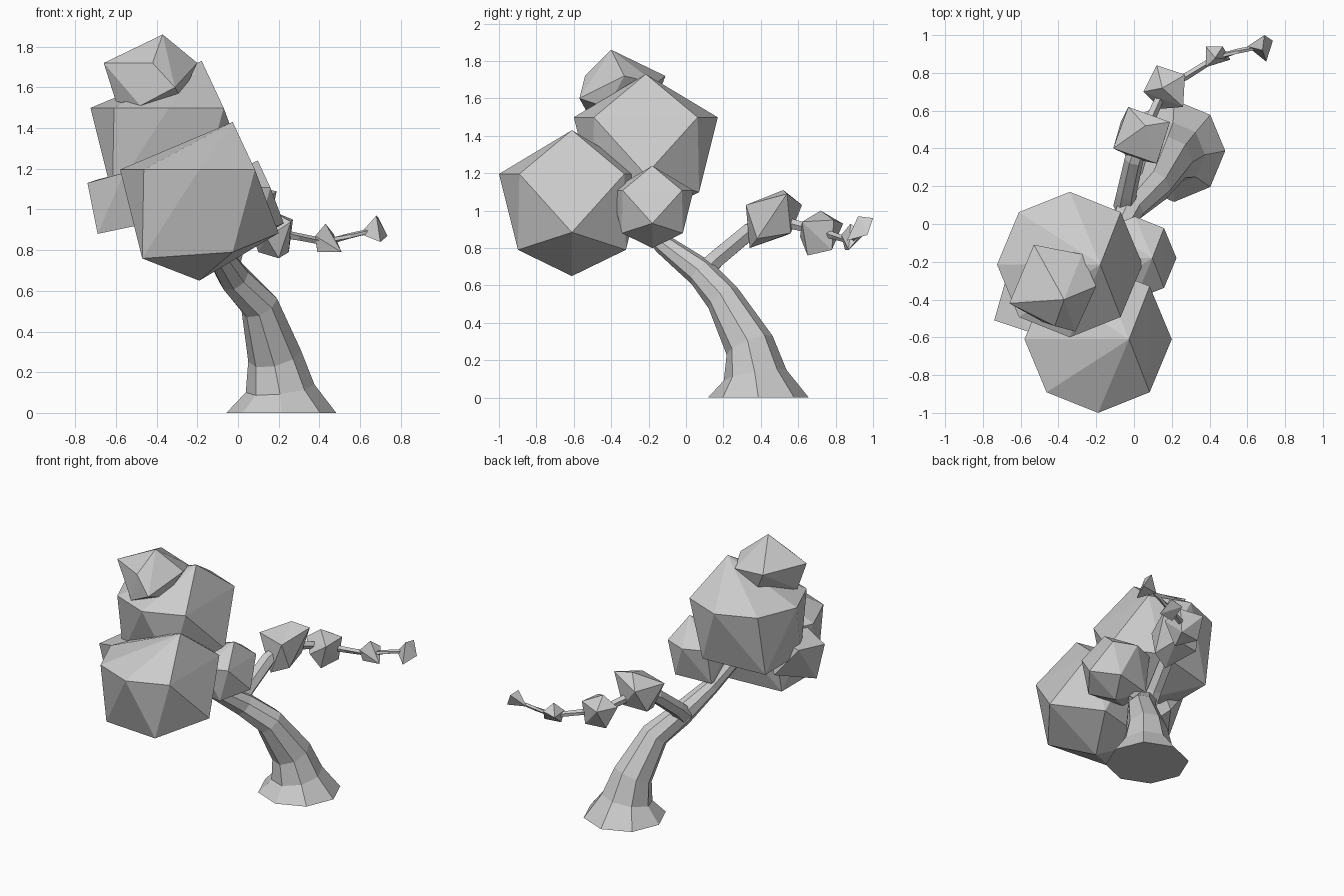
import bpy, bmesh, math
from mathutils import Vector

if "Cube" in bpy.data.objects:
    bpy.data.objects.remove(bpy.data.objects["Cube"])


def finish(name, bm):
    bmesh.ops.recalc_face_normals(bm, faces=bm.faces)
    me = bpy.data.meshes.new(name)
    bm.to_mesh(me)
    bm.free()
    bpy.context.collection.objects.link(bpy.data.objects.new(name, me))


def clump(name, pts, centre=(0, 0, 0), r=1.0):
    """Faceted leaf clump: convex hull of a few corner points."""
    bm = bmesh.new()
    for p in pts:
        bm.verts.new(Vector(centre) + Vector(p) * r)
    bmesh.ops.convex_hull(bm, input=bm.verts[:])
    loose = [v for v in bm.verts if not v.link_faces]
    bmesh.ops.delete(bm, geom=loose, context='VERTS')
    bmesh.ops.dissolve_limit(bm, angle_limit=0.05, verts=bm.verts[:], edges=bm.edges[:])
    finish(name, bm)


def limb(name, path, sides, grounded=False):
    """Tapered tube through (x, y, z, radius) stations."""
    bm = bmesh.new()
    rings = []
    pts = [Vector(p[:3]) for p in path]
    for i, p in enumerate(path):
        t = (pts[min(i + 1, len(pts) - 1)] - pts[max(i - 1, 0)]).normalized()
        if grounded and i == 0:
            t = Vector((0, 0, 1))
        u = Vector((1, 0, 0))
        u = (u - t * u.dot(t)).normalized()
        w = t.cross(u)
        rings.append([bm.verts.new(pts[i] + p[3] * (u * math.cos(a) + w * math.sin(a)))
                      for a in (k * math.tau / sides for k in range(sides))])
    for a, b in zip(rings, rings[1:]):
        for k in range(sides):
            n = (k + 1) % sides
            bm.faces.new((a[k], a[n], b[n], b[k]))
    bm.faces.new(rings[0][::-1])
    bm.faces.new(rings[-1])
    finish(name, bm)


# Leaning trunk with flared foot
limb("trunk", [(.213, .387, 0, .27), (.207, .37, .12, .17), (.18, .34, .28, .133),
               (.105, .2, .53, .095), (-.02, .085, .665, .08),
               (-.12, -.12, .82, .055), (-.25, -.3, 1.05, .045)], 8, True)

# Side branch and thin twig beyond it
limb("side_branch", [(-.05, .09, .67, .06), (-.04, .16, .74, .053),
                     (0, .34, .89, .05), (.05, .48, .95, .04)], 6)
limb("twig", [(.05, .48, .95, .03), (.16, .72, .89, .025), (.29, .79, .865, .02),
              (.43, .88, .84, .018), (.55, .915, .87, .014), (.68, .94, .9, .012)], 5)

# Shared shape for the large leaf clumps
shape = [(.42, 0, 1), (-1, 0, .4), (1, 0, -.4), (0, 0, -1)]
for s in (-1, 1):
    shape += [(.7, .72 * s, .4), (0, s, .4), (-.7, .72 * s, .4),
              (-.72, .52 * s, -.72), (.42, .74 * s, -.64)]
clump("leaves_front", shape, (-.19, -.61, 1.04), .39)
clump("leaves_middle", shape, (-.34, -.215, 1.345), .385)
clump("leaves_right", shape, (.005, -.18, 1.02), .22)

# Irregular smaller clumps
clump("leaves_top", [(-.37, -.4, 1.86), (-.66, -.42, 1.72), (-.53, -.11, 1.72),
                     (-.275, -.16, 1.68), (-.2, -.33, 1.72), (-.42, -.54, 1.72),
                     (-.31, -.57, 1.6), (-.6, -.4, 1.53), (-.48, -.52, 1.51),
                     (-.28, -.42, 1.55), (-.42, -.18, 1.53)])
clump("leaves_left", [(-.74, -.51, 1.13), (-.69, -.49, .88), (-.68, -.3, 1.15),
                      (-.56, -.57, 1.18), (-.5, -.5, .92), (-.45, -.3, 1.2),
                      (-.52, -.25, .95)])
clump("leaves_branch", [(.12, .32, 1.03), (-.03, .62, 1.03), (.19, .54, 1.09),
                        (.06, .52, 1.11), (-.11, .4, 1.03), (.11, .56, .88),
                        (.02, .34, .8), (-.07, .54, .87), (.14, .38, .85)])
clump("leaves_twig_inner", [(.12, .84, .93), (.27, .79, .95), (.26, .62, .94),
                            (.14, .61, .86), (.05, .7, .93), (.15, .72, 1.0),
                            (.2, .65, .76), (.25, .78, .79), (.1, .76, .79)])
clump("leaves_twig_outer", [(.43, .88, .93), (.39, .85, .79), (.51, .87, .79),
                            (.38, .94, .86), (.47, .94, .88), (.38, .83, .87)])
clump("leaves_tip", [(.68, .92, .97), (.6, .94, .88), (.735, .97, .87),
                     (.7, .86, .84), (.69, 1.0, .96)])
